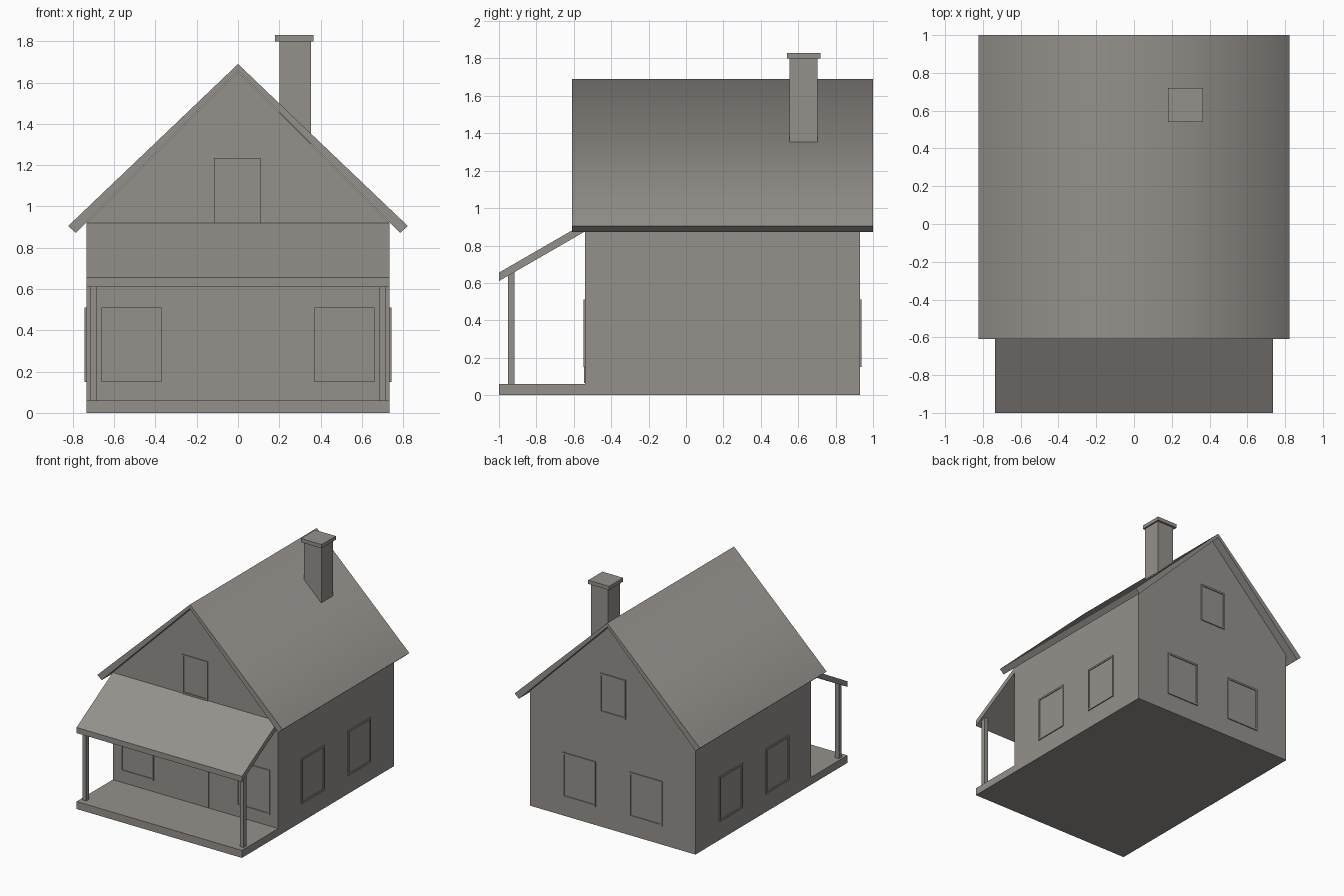
import bpy, bmesh, math
from mathutils import Matrix

if "Cube" in bpy.data.objects:
    bpy.data.objects.remove(bpy.data.objects["Cube"])

grey = bpy.data.materials.new("warm grey")
grey.diffuse_color = (0.30, 0.28, 0.26, 1)
grey.use_nodes = True
grey.node_tree.nodes["Principled BSDF"].inputs["Base Color"].default_value = grey.diffuse_color


def finish(name, bm):
    bmesh.ops.recalc_face_normals(bm, faces=bm.faces)
    mesh = bpy.data.meshes.new(name)
    bm.to_mesh(mesh)
    bm.free()
    mesh.materials.append(grey)
    ob = bpy.data.objects.new(name, mesh)
    bpy.context.collection.objects.link(ob)
    return ob


def prism(name, pts, axis, a, b):
    """Extrude a profile along x (profile in y,z) or y (profile in x,z)."""
    bm = bmesh.new()
    place = (lambda p, t: (t, p[0], p[1])) if axis == 'x' else (lambda p, t: (p[0], t, p[1]))
    va = [bm.verts.new(place(p, a)) for p in pts]
    vb = [bm.verts.new(place(p, b)) for p in pts]
    bm.faces.new(va)
    bm.faces.new(vb[::-1])
    for i in range(len(pts)):
        j = (i + 1) % len(pts)
        bm.faces.new((va[i], vb[i], vb[j], va[j]))
    return finish(name, bm)


def box(name, x0, x1, y0, y1, z0, z1):
    return prism(name, [(x0, z0), (x1, z0), (x1, z1), (x0, z1)], 'y', y0, y1)


def window(name, loc, turn, w, h):
    """Framed window: raised plate facing -y with a recessed pane, turned about z."""
    bm = bmesh.new()
    bmesh.ops.create_cube(bm, size=1, matrix=Matrix.Diagonal((w, 0.016, h, 1)))
    front = min(bm.faces, key=lambda f: f.calc_center_median().y)
    bmesh.ops.inset_region(bm, faces=[front], thickness=0.02)
    bmesh.ops.inset_region(bm, faces=[front], thickness=0.0005)
    bmesh.ops.translate(bm, verts=front.verts, vec=(0, 0.006, 0))
    bm.transform(Matrix.Translation(loc) @ Matrix.Rotation(math.radians(turn), 4, 'Z'))
    return finish(name, bm)


W, FRONT, BACK = 0.735, -0.54, 0.93

# House walls with gables
prism("house_walls", [(-W, 0), (W, 0), (W, 0.921), (0, 1.656), (-W, 0.921)], 'y', FRONT, BACK)

# Main roof, shaded smoothly over the ridge only
roof = prism("main_roof", [(0, 1.69), (0.823, 0.905), (0.785, 0.872), (0, 1.657),
                           (-0.785, 0.872), (-0.823, 0.905)], 'y', -0.61, 1.0)
roof.data.shade_smooth()
for e in roof.data.edges:
    ridge = all(roof.data.vertices[v].co.z > 1.68 for v in e.vertices)
    e.use_edge_sharp = not ridge

# Chimney
box("chimney", 0.2, 0.353, 0.553, 0.703, 1.25, 1.80)
box("chimney_cap", 0.18, 0.365, 0.54, 0.72, 1.80, 1.83)

# Porch floor, roof and posts
box("porch_floor", -W, W, -1.0, FRONT, 0, 0.06)
prism("porch_roof", [(-1, 0.61), (FRONT, 0.875), (FRONT, 0.921), (-1, 0.655)], 'x', -W, W)
for side, x in (("left", -0.7), ("right", 0.7)):
    prism("porch_post_" + side, [(-0.952, 0.06), (-0.918, 0.06), (-0.918, 0.66), (-0.952, 0.642)],
          'x', x - 0.017, x + 0.017)

# Door
box("front_door", -0.124, 0.122, FRONT - 0.006, FRONT + 0.003, 0.065, 0.49)

# Windows
for i, s in enumerate((-1, 1)):
    window(f"front_window_{i}", (s * 0.516, FRONT, 0.33), 0, 0.292, 0.36)
    window(f"back_window_{i}", (s * 0.296, BACK, 0.33), 180, 0.292, 0.36)
    for j, y in enumerate((-0.104, 0.484)):
        window(f"side_window_{i}{j}", (s * W, y, 0.33), s * 90, 0.292, 0.36)
window("front_gable_window", (-0.002, FRONT, 1.078), 0, 0.228, 0.315)
window("back_gable_window", (-0.002, BACK, 1.078), 180, 0.228, 0.315)
